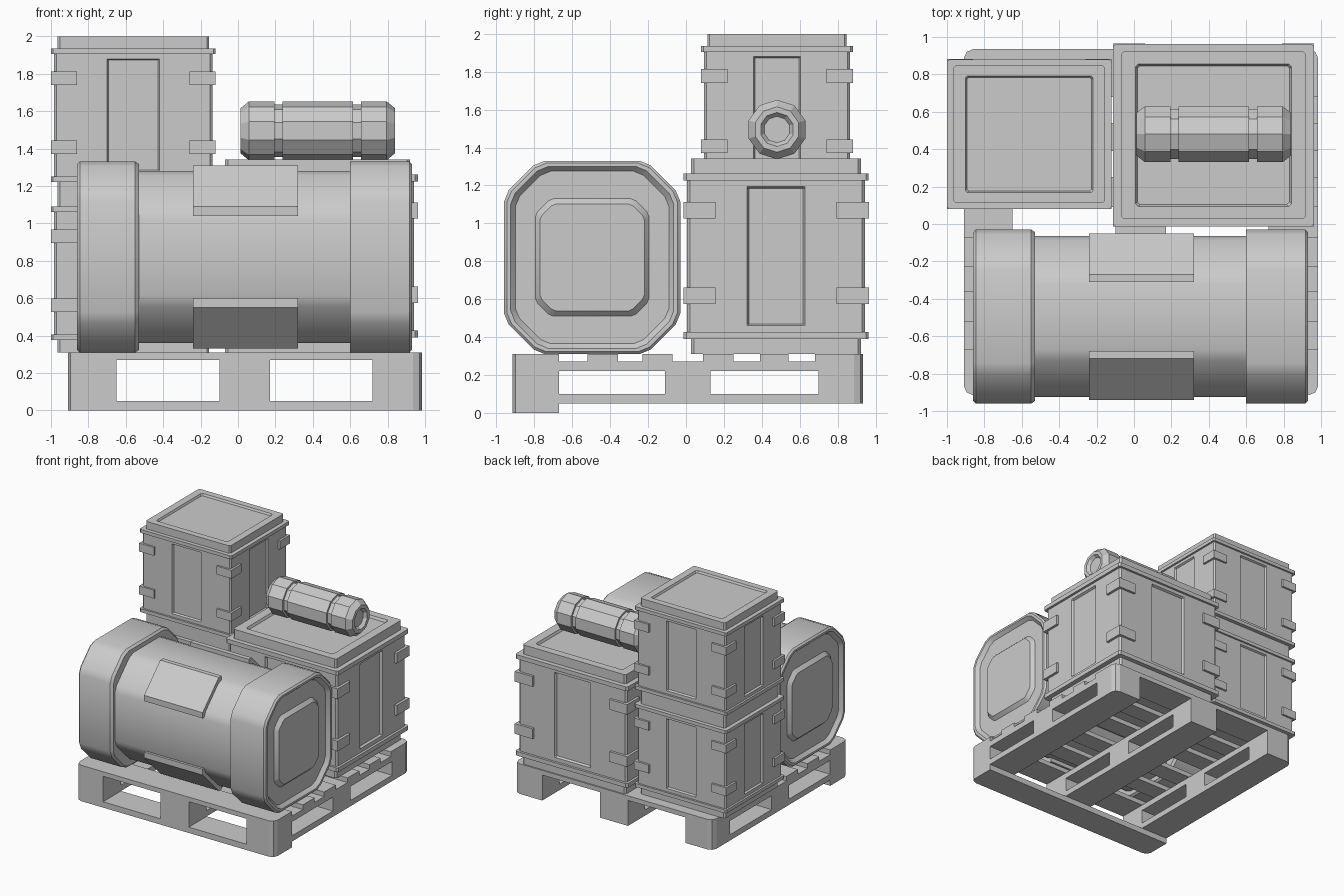
import bpy, bmesh, math

if "Cube" in bpy.data.objects:
    bpy.data.objects.remove(bpy.data.objects["Cube"])


def build(name, lofts, smooth=None):
    """One object from several lofts; each loft is a list of equal-length 3D rings, capped at both ends."""
    bm = bmesh.new()
    for rings in lofts:
        vs = [[bm.verts.new(p) for p in r] for r in rings]
        n = len(vs[0])
        for a, b in zip(vs, vs[1:]):
            for i in range(n):
                j = (i + 1) % n
                bm.faces.new((a[i], a[j], b[j], b[i]))
        bm.faces.new(vs[0][::-1])
        bm.faces.new(vs[-1])
    bmesh.ops.recalc_face_normals(bm, faces=bm.faces)
    me = bpy.data.meshes.new(name)
    bm.to_mesh(me)
    bm.free()
    ob = bpy.data.objects.new(name, me)
    bpy.context.collection.objects.link(ob)
    if smooth:
        bpy.context.view_layer.objects.active = ob
        ob.select_set(True)
        bpy.ops.object.shade_smooth_by_angle(angle=math.radians(smooth))
        ob.select_set(False)
    return ob


def prism_z(poly, z0, z1):
    return [[(x, y, z) for x, y in poly] for z in (z0, z1)]


# ---- Pallet: boards and blocks share clipped outer corners ----
PX, PY = (-0.91, 0.985), (-0.915, 0.935)
XS = [(-0.91, -0.65), (-0.10, 0.17), (0.72, 0.985)]
YS = [(-0.915, -0.67), (-0.11, 0.13), (0.70, 0.935)]
SLATS = [(-0.915, -0.67), (-0.52, -0.36), (-0.23, -0.07),
         (0.09, 0.25), (0.39, 0.54), (0.68, 0.935)]


def board(xr, yr, z0, z1, c=0.05):
    poly = []
    for i, j in ((0, 0), (1, 0), (1, 1), (0, 1)):
        x, y = xr[i], yr[j]
        if x in PX and y in PY:
            sx, sy = 1 - 2 * i, 1 - 2 * j
            pts = [(x, y + sy * c), (x + sx * c * 0.3, y + sy * c * 0.3), (x + sx * c, y)]
            poly += pts if i == j else pts[::-1]
        else:
            poly.append((x, y))
    return prism_z(poly, z0, z1)


build("pallet_top_slats", [board(PX, s, 0.27, 0.31) for s in SLATS])
build("pallet_upper_stringers", [board(x, PY, 0.22, 0.27) for x in XS])
build("pallet_blocks", [board(x, y, 0.10, 0.22) for x in XS for y in YS])
build("pallet_lower_stringers", [board(x, PY, 0.05, 0.10) for x in XS])
build("pallet_front_runner", [board(PX, YS[0], 0.0, 0.05)])


# ---- Crates: one loft whose side panels are notched inwards ----
def crate(name, cx, cy, z0, s):
    def ring(hx, hy, z, d=0.0):
        wx, wy, b = 0.14, 0.125, 0.008
        k = 0.012
        half = [(-hx + k, -hy), (-wx, -hy), (-wx + b, -hy + d), (wx - b, -hy + d), (wx, -hy), (hx - k, -hy),
                (hx, -hy + k), (hx, -wy), (hx - d, -wy + b), (hx - d, wy - b), (hx, wy), (hx, hy - k)]
        pts = half + [(-x, -y) for x, y in half]
        return [(cx + x * s, cy + y * s, z0 + z * s) for x, y in pts]
    base, flange, body = (0.405, 0.367), (0.44, 0.40), (0.423, 0.384)
    rim, recess = (0.342, 0.312), (0.334, 0.304)
    prof = [(base, 0, 0), (base, 0.065, 0), (flange, 0.065, 0), (flange, 0.095, 0), (body, 0.095, 0),
            (body, 0.123, 0), (body, 0.131, 0.015), (body, 0.717, 0.015), (body, 0.725, 0), (body, 0.75, 0),
            (flange, 0.75, 0), (flange, 0.78, 0), (base, 0.78, 0), (base, 0.845, 0),
            (rim, 0.845, 0), (recess, 0.828, 0)]
    build(name, [[ring(*h, z, d) for h, z, d in prof]])
    # Corner brackets, L-shaped in plan
    ox, oy, t, ln = 0.441, 0.401, 0.03, 0.14
    ell = [(ox, oy), (ox - ln, oy), (ox - ln, oy - t), (ox - t, oy - t), (ox - t, oy - ln), (ox, oy - ln)]
    build(name + "_corner_brackets",
          [prism_z([(cx + mx * x * s, cy + my * y * s) for x, y in ell], z0 + z * s, z0 + (z + 0.072) * s)
           for z in (0.216, 0.586) for mx in (-1, 1) for my in (-1, 1)])


crate("lower_small_crate", -0.56, 0.48, 0.31, 1.0)
crate("upper_small_crate", -0.56, 0.48, 1.155, 1.0)
crate("large_crate", 0.425, 0.475, 0.31, 1.22)

# ---- Large container lying along x, softened octagon section ----
CY, CZ = -0.495, 0.82


def octagon(x, hy, hz, c):
    base = []
    for sy, sz in ((1, 1), (-1, 1), (-1, -1), (1, -1)):
        pair = [(sy * hy, sz * (hz - c)), (sy * (hy - c), sz * hz)]
        base += pair if sy == sz else pair[::-1]
    pts, r = [], min(0.035, c * 0.2)
    for i, p in enumerate(base):  # clip every vertex to soften the section
        for q in (base[i - 1], base[(i + 1) % 8]):
            f = r / math.dist(p, q)
            pts.append((x, CY + p[0] + (q[0] - p[0]) * f, CZ + p[1] + (q[1] - p[1]) * f))
    return pts


end = [(0.0, 0.275, 0.282, 0.07), (0.03, 0.30, 0.31, 0.08), (0.03, 0.405, 0.455, 0.155),
       (0.0, 0.43, 0.48, 0.165), (0.0, 0.45, 0.497, 0.172), (0.014, 0.465, 0.51, 0.18)]
sections = [(-0.86 + d, *r) for d, *r in end]
sections += [(-0.55, 0.465, 0.51, 0.18), (-0.53, 0.452, 0.497, 0.178), (-0.53, 0.43, 0.46, 0.22),
             (0.60, 0.43, 0.46, 0.22), (0.60, 0.465, 0.51, 0.18)]
sections += [(0.93 - d, *r) for d, *r in end[::-1]]
build("container_body", [[octagon(*q) for q in sections]], smooth=30)

# Straps wrapping the four long corners of the container
strap = [(0.445, 0.22), (0.445, 0.27), (0.225, 0.49), (0.185, 0.49), (0.185, 0.44), (0.40, 0.22)]
build("container_corner_straps",
      [[[(x, CY + my * y, CZ + mz * z) for y, z in strap] for x in (-0.24, 0.32)]
       for my in (-1, 1) for mz in (-1, 1)])

# ---- Ten-sided canister lying on the large crate ----
can_end = [(0.025, 0.07), (0.0, 0.09), (0.0, 0.12), (0.045, 0.157), (0.183, 0.157), (0.183, 0.14),
           (0.225, 0.14), (0.225, 0.157)]
can = [(0.013 + d, r) for d, r in can_end] + [(0.84 - d, r) for d, r in can_end[::-1]]
build("canister", [[[(x, 0.48 + r * math.sin(a * math.pi / 5), 1.495 + r * math.cos(a * math.pi / 5))
                     for a in range(10)] for x, r in can]])
